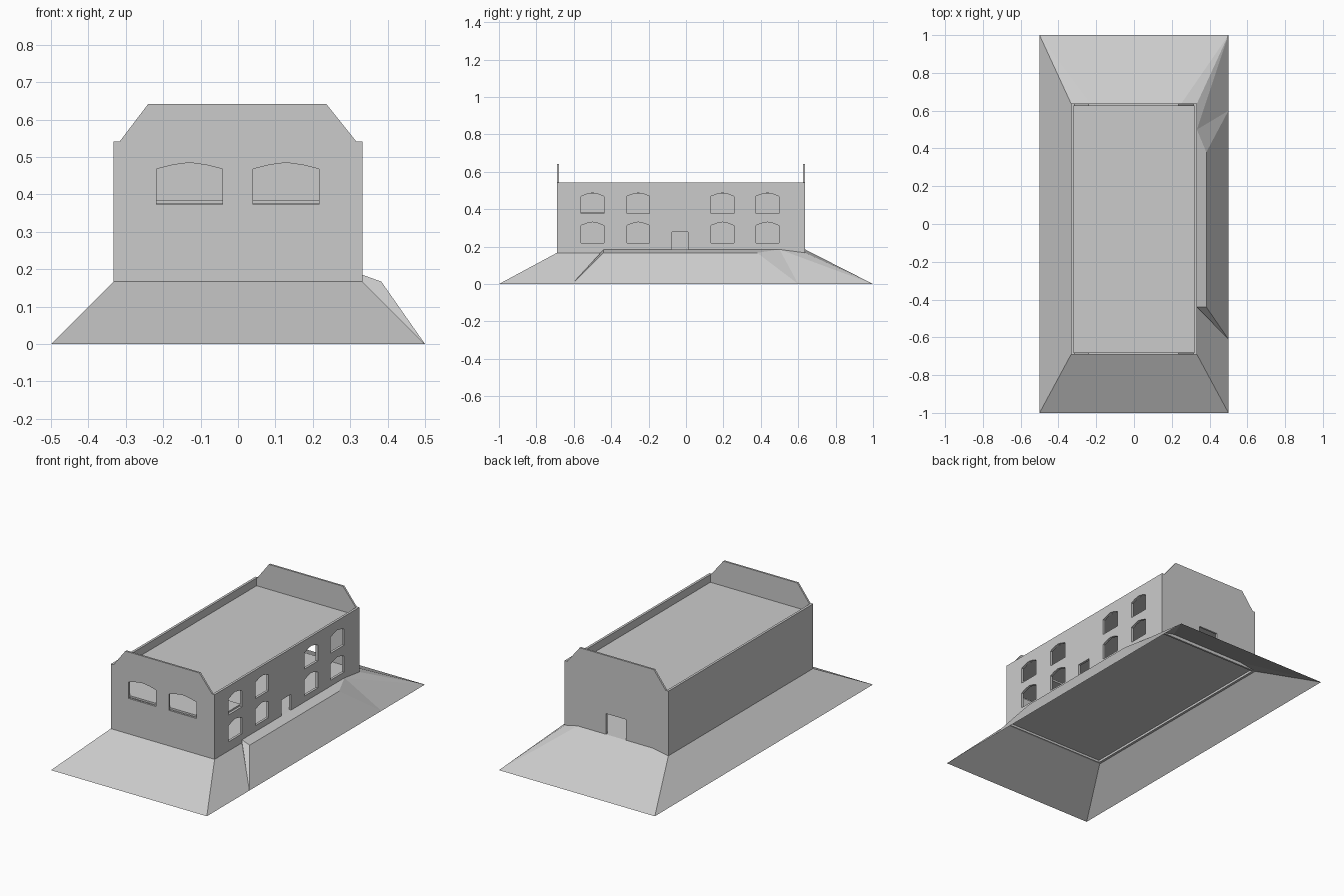
import bpy, bmesh, math

if "Cube" in bpy.data.objects:
    bpy.data.objects.remove(bpy.data.objects["Cube"])

grey = bpy.data.materials.new("light_grey")
grey.diffuse_color = (0.6, 0.6, 0.6, 1)
grey.use_nodes = True
grey.node_tree.nodes["Principled BSDF"].inputs["Base Color"].default_value = grey.diffuse_color

# Main dimensions
W, YF, YB = 0.333, -0.69, 0.637
BASE, FLOOR, EAVE, TOP = 0.167, 0.185, 0.542, 0.642
T, TG = 0.014, 0.011


def panel(name, loops, thick, loc, rot):
    """Flat outline with holes, given thickness; the first loop is the outline."""
    cu = bpy.data.curves.new(name, 'CURVE')
    cu.dimensions = '2D'
    cu.fill_mode = 'BOTH'
    cu.extrude = thick / 2
    for pts in loops:
        sp = cu.splines.new('POLY')
        sp.points.add(len(pts) - 1)
        for p, (a, b) in zip(sp.points, pts):
            p.co = (a, b, 0, 1)
        sp.use_cyclic_u = True
    ob = bpy.data.objects.new(name, cu)
    ob.location, ob.rotation_euler = loc, rot
    bpy.context.collection.objects.link(ob)
    bpy.ops.object.select_all(action='DESELECT')
    ob.select_set(True)
    bpy.context.view_layer.objects.active = ob
    bpy.ops.object.convert(target='MESH')
    ob = bpy.context.object
    ob.data.materials.clear()
    ob.data.materials.append(grey)
    for p in ob.data.polygons:
        p.use_smooth = False
    return ob


def box(name, x0, x1, y0, y1, z0, z1):
    bpy.ops.mesh.primitive_cube_add(size=1, location=((x0 + x1) / 2, (y0 + y1) / 2, (z0 + z1) / 2))
    ob = bpy.context.object
    ob.name = name
    ob.scale = (x1 - x0, y1 - y0, z1 - z0)
    ob.data.materials.append(grey)


def sheet(name, faces):
    bm = bmesh.new()
    for f in faces:
        bm.faces.new([bm.verts.new(v) for v in f])
    bmesh.ops.remove_doubles(bm, verts=bm.verts, dist=1e-5)
    me = bpy.data.meshes.new(name)
    bm.to_mesh(me)
    bm.free()
    me.materials.append(grey)
    bpy.context.collection.objects.link(bpy.data.objects.new(name, me))


def rect(a0, a1, z0, z1):
    return [(a0, z0), (a1, z0), (a1, z1), (a0, z1)]


def arched(a0, a1, z0, z1, rise):
    m, q = (a0 + a1) / 2, (a1 - a0) / 4
    return [(a0, z0), (a1, z0), (a1, z1), (m + q, z1 + rise * 0.65), (m, z1 + rise),
            (m - q, z1 + rise * 0.65), (a0, z1)]


# Gable walls with raised, chamfered parapets
gable = [(-W, BASE), (W, BASE), (W, EAVE), (0.316, EAVE), (0.236, TOP),
         (-0.24, TOP), (-0.316, EAVE), (-W, EAVE)]
front_windows = [arched(c - 0.088, c + 0.088, 0.373, 0.468, 0.017) for c in (-0.13, 0.128)]
UP = math.pi / 2
panel("front_wall", [gable] + front_windows, TG, (0, YF + TG / 2, 0), (UP, 0, 0))
panel("back_wall", [gable, rect(-0.06, 0.067, FLOOR, 0.305)], TG, (0, YB - TG / 2, 0), (UP, 0, 0))

# Side walls: windows and a door on the right, plain on the left
side = rect(YF + TG, YB - TG, BASE, EAVE)
holes = [arched(c - 0.061, c + 0.061, z, z + 0.093, 0.018)
         for c in (-0.5, -0.255, 0.195, 0.435) for z in (0.22, 0.376)]
holes.append(rect(-0.075, 0.011, FLOOR, 0.277))
panel("right_wall", [side] + holes, T, (W - T / 2, 0, 0), (UP, 0, UP))
panel("left_wall", [side], T, (-W + T / 2, 0, 0), (UP, 0, UP))

# Roof deck, floor and front gallery
xi, y0, y1 = W - T, YF + TG, YB - TG
box("roof_deck", -xi, xi, y0, y1, 0.485, 0.497)
box("floor", -xi, xi, y0, y1, 0.18, FLOOR)
box("front_gallery", -xi, xi, y0, -0.43, 0.374, 0.385)

# Sloping earth bank, open underneath
fl, fr, bl, br = (-.5, -1, 0), (.5, -1, 0), (-.5, 1, 0), (.5, 1, 0)
tfl, tfr, tbl, tbr = (-W, YF, BASE), (W, YF, BASE), (-W, YB, BASE), (W, YB, BASE)
g0, g1 = (.5, -.61, 0), (.5, .6, 0)             # terrace foot
e0, e1 = (.383, -.44, BASE), (.383, .38, BASE)  # terrace edge
w0, w1 = (W, -.44, FLOOR), (W, .5, FLOOR)       # terrace against the wall
k0 = (W, -.44, BASE)
b0, b1 = (.25, YB, FLOOR), (-.23, YB, FLOOR)    # raised approach to the back door
c0, c1 = (.3, 1, 0), (-.37, 1, 0)
sheet("earth_bank", [
    (fl, fr, tfr, tfl), (bl, fl, tfl, tbl),
    (fr, g0, k0, tfr), (g0, e0, w0, k0), (g0, g1, e1, e0), (e0, e1, w1, w0),
    (e1, g1, w1), (w1, g1, br), (w1, br, tbr),
    (br, c0, b0), (br, b0, tbr), (c0, c1, b1, b0), (c1, bl, b1), (bl, tbl, b1)])
